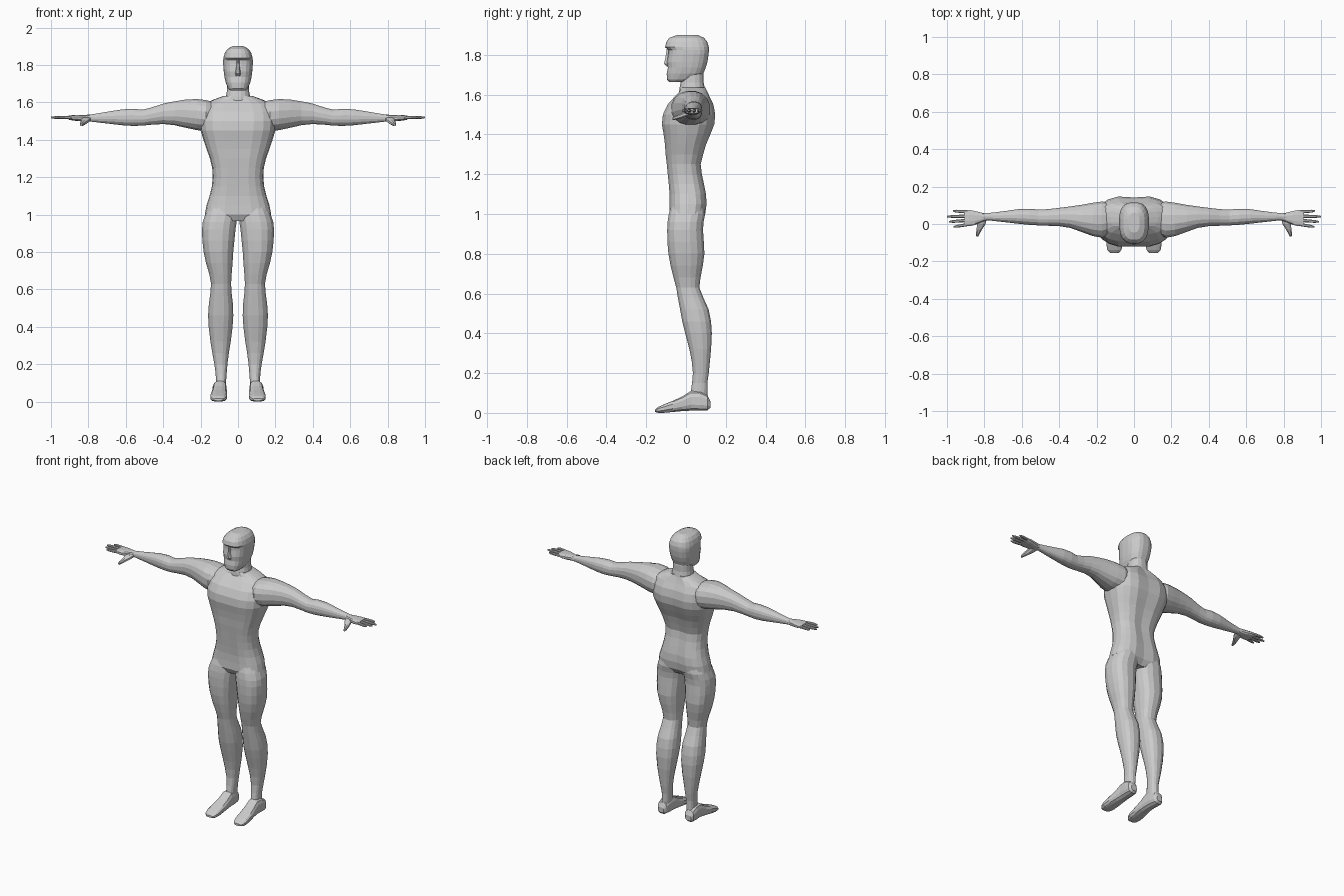
import bpy, bmesh, math

skin = bpy.data.materials.new("light grey")
skin.diffuse_color = (0.6, 0.6, 0.6, 1)


def loft(name, axis, sections, n=16, power=0.85, side=1, groove=0.0):
    """Closed skin through rounded rings: (position, a_min, a_max, b_min, b_max).
    The ring plane is (x,y) for axis z, (y,z) for axis x and (x,z) for axis y."""
    bm = bmesh.new()
    rings = []
    for t, a0, a1, b0, b1 in sections:
        ring = []
        for i in range(n):
            ang = 2 * math.pi * (i + 0.5 * (groove == 0)) / n
            c, s = math.cos(ang), math.sin(ang)
            a = (a0 + a1) / 2 + (a1 - a0) / 2 * math.copysign(abs(c) ** power, c)
            b = (b0 + b1) / 2 + (b1 - b0) / 2 * math.copysign(abs(s) ** power, s)
            if groove and abs(c) < 0.01:      # spine and breastbone line
                b -= groove * (1 if s > 0 else -0.5)
            p = {"z": (a, b, t), "x": (t, a, b), "y": (a, t, b)}[axis]
            ring.append(bm.verts.new((p[0] * side, p[1], p[2])))
        rings.append(ring)
    for r, q in zip(rings, rings[1:]):
        for i in range(n):
            j = (i + 1) % n
            bm.faces.new((r[i], r[j], q[j], q[i]))
    bm.faces.new(rings[0])
    bm.faces.new(rings[-1])
    bmesh.ops.recalc_face_normals(bm, faces=bm.faces)
    me = bpy.data.meshes.new(name)
    bm.to_mesh(me)
    bm.free()
    me.materials.append(skin)
    ob = bpy.data.objects.new(name, me)
    bpy.context.collection.objects.link(ob)
    return ob


def union(base, parts):
    """Weld parts into base as one outer skin."""
    bpy.context.view_layer.objects.active = base
    for p in parts:
        m = base.modifiers.new("weld", "BOOLEAN")
        m.operation, m.solver, m.object = "UNION", "EXACT", p
        bpy.ops.object.modifier_apply(modifier=m.name)
        bpy.data.objects.remove(p)


# Torso: (z, half width, front y, back y)
torso = [(0.965, .13, -.07, .075), (1.0, .178, -.088, .10), (1.05, .168, -.086, .107),
         (1.1, .152, -.086, .104), (1.15, .14, -.09, .094), (1.2, .135, -.095, .083),
         (1.25, .138, -.1, .077), (1.3, .15, -.106, .09), (1.35, .168, -.11, .105),
         (1.4, .185, -.117, .127), (1.45, .2, -.126, .147), (1.5, .205, -.121, .152),
         (1.55, .2, -.097, .142), (1.59, .18, -.06, .122), (1.615, .13, -.035, .11),
         (1.635, .075, -.03, .1)]
body = loft("body", "z", [(z, -w, w, f, b) for z, w, f, b in torso],
            n=20, power=0.75, groove=.01)

# Neck and head: (z, half width, front y, back y)
neck = loft("neck", "z", [(z, -w, w, f, b) for z, w, f, b in [
    (1.58, .075, -.04, .1), (1.63, .066, -.034, .096), (1.66, .06, -.028, .09),
    (1.7, .058, -.025, .09), (1.75, .05, -.02, .08)]])
head = loft("head", "z", [(z, -w, w, f, b) for z, w, f, b in [
    (1.663, .04, -.085, -.01), (1.675, .053, -.096, .04), (1.705, .066, -.098, .088),
    (1.735, .073, -.092, .1), (1.765, .077, -.096, .109), (1.805, .08, -.09, .115),
    (1.825, .08, -.09, .116), (1.838, .079, -.106, .116), (1.865, .071, -.1, .108),
    (1.885, .057, -.085, .092), (1.9, .03, -.045, .06)]], n=20, power=0.75)
nose = loft("nose", "z", [(1.742, -.014, .014, -.1, -.06), (1.755, -.016, .016, -.112, -.06),
                          (1.79, -.01, .01, -.104, -.06), (1.83, -.008, .008, -.098, -.06)], n=8)
parts = [neck, head, nose]

# Limbs, built once per side
for side in (1, -1):
    leg = loft("leg", "z", [
        (.04, .07, .132, .03, .108), (.1, .064, .118, .022, .108), (.15, .06, .12, .03, .108),
        (.2, .056, .127, .034, .115), (.26, .048, .138, .028, .121), (.32, .038, .148, .016, .127),
        (.4, .028, .158, -.005, .131), (.46, .024, .161, -.02, .127), (.52, .026, .157, -.031, .115),
        (.58, .033, .149, -.042, .088), (.63, .036, .145, -.05, .068), (.68, .033, .154, -.064, .074),
        (.74, .028, .172, -.079, .086), (.8, .024, .185, -.09, .094), (.86, .018, .192, -.095, .091),
        (.92, .012, .194, -.096, .087), (.96, .006, .19, -.094, .09), (1.0, .002, .177, -.088, .098),
        (1.06, .004, .15, -.07, .09)], side=side)
    foot = loft("foot", "y", [
        (.122, .08, .122, .025, .06), (.108, .068, .134, .012, .09), (.07, .062, .136, .01, .11),
        (.025, .06, .134, .01, .112), (-.02, .059, .139, .008, .083), (-.065, .058, .146, .004, .062),
        (-.11, .059, .149, 0, .044), (-.14, .067, .143, 0, .03), (-.155, .082, .128, .004, .018)],
        n=12, power=.7, side=side)
    arm = loft("arm", "x", [
        (.12, -.05, .11, 1.46, 1.6), (.17, -.075, .122, 1.445, 1.613), (.22, -.066, .115, 1.45, 1.619),
        (.28, -.044, .104, 1.463, 1.616), (.34, -.022, .095, 1.477, 1.606), (.4, -.012, .087, 1.483, 1.594),
        (.46, -.01, .08, 1.48, 1.574), (.51, -.008, .078, 1.475, 1.561), (.56, -.005, .082, 1.473, 1.566),
        (.62, .001, .08, 1.477, 1.563), (.68, .008, .071, 1.484, 1.553), (.74, .015, .063, 1.491, 1.543),
        (.79, .02, .058, 1.497, 1.535), (.82, .02, .058, 1.499, 1.533)], side=side)
    palm = loft("palm", "x", [
        (.775, .022, .056, 1.5, 1.532), (.81, .012, .06, 1.498, 1.533), (.85, -.006, .07, 1.499, 1.533),
        (.88, -.013, .076, 1.502, 1.532), (.905, -.01, .074, 1.507, 1.53)],
        n=12, power=.7, side=side)
    thumb = loft("thumb", "y", [
        (.03, .785, .83, 1.5, 1.525), (0, .792, .84, 1.488, 1.518), (-.03, .812, .843, 1.478, 1.504),
        (-.055, .826, .846, 1.473, 1.493), (-.068, .832, .843, 1.472, 1.484)], n=8, side=side)
    parts += [leg, foot, arm, palm, thumb]
    # Fingers: (base y, tip y, tip x)
    for y0, y1, tip in [(-.002, -.015, .965), (.02, .012, .99), (.042, .04, 1.0), (.064, .07, .968)]:
        fx = lambda k: .88 + (tip - .88) * k
        fy = lambda k: y0 + (y1 - y0) * k
        parts.append(loft("finger", "x", [
            (fx(k), fy(k) - r, fy(k) + r, 1.519 - r, 1.519 + r)
            for k, r in [(0, .0085), (.4, .0092), (.8, .008), (1, .004)]], n=8, side=side))

union(body, parts)
